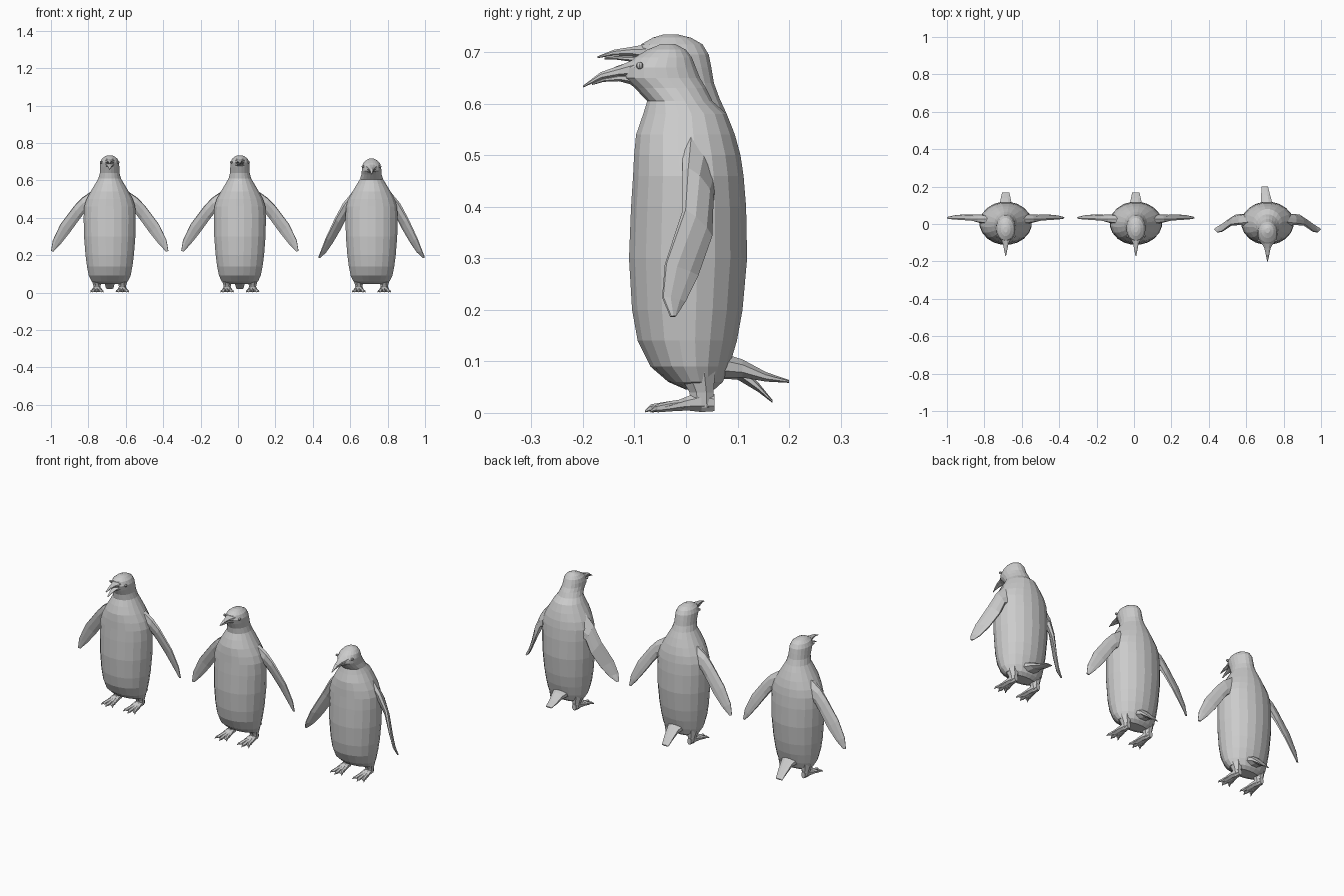
import bpy, bmesh, math
from mathutils import Vector as V


def loft(name, stations, sides, x0):
    """Closed skin over elliptical stations (centre, half axis a, half axis b)."""
    bm = bmesh.new()
    rings = []
    for c, a, b in stations:
        ring = []
        for i in range(sides):
            t = 2 * math.pi * (i + 0.5) / sides
            ring.append(bm.verts.new(V(c) + V(a) * math.cos(t) + V(b) * math.sin(t)))
        rings.append(ring)
    for r, q in zip(rings, rings[1:]):
        for i in range(sides):
            j = (i + 1) % sides
            bm.faces.new((r[i], r[j], q[j], q[i]))
    bm.faces.new(rings[0])
    bm.faces.new(rings[-1])
    bmesh.ops.recalc_face_normals(bm, faces=bm.faces)
    me = bpy.data.meshes.new(name)
    bm.to_mesh(me)
    bm.free()
    ob = bpy.data.objects.new(name, me)
    ob.location.x = x0
    bpy.context.collection.objects.link(ob)
    return ob


def along_z(rows):
    # rows: z, front y, back y, half width
    return [((0, (f + b) / 2, z), (w, 0, 0), (0, (b - f) / 2, 0)) for z, f, b, w in rows]


def along_y(rows, dx=0.0, bend=0.0):
    # rows: y, z, half width, half height; bend shifts x towards the last row
    n = len(rows) - 1
    return [((dx + bend * i / n, y, z), (w, 0, 0), (0, 0, h))
            for i, (y, z, w, h) in enumerate(rows)]


def wing_stations(rows, s):
    # rows: outer edge point, inner edge point, half thickness
    pts = [(V((s * o[0], o[1], o[2])), V((s * i[0], i[1], i[2])), t) for o, i, t in rows]
    mids = [(o + i) / 2 for o, i, t in pts]
    out = []
    for k, (o, i, t) in enumerate(pts):
        axis = mids[min(k + 1, len(mids) - 1)] - mids[max(k - 1, 0)]
        half = (o - i) / 2
        out.append((mids[k], half, half.cross(axis).normalized() * t))
    return out


TORSO = [(.045, .0, .055, .07), (.06, -.035, .072, .098), (.09, -.07, .085, .113),
         (.14, -.095, .1, .123), (.2, -.106, .111, .131), (.3, -.112, .12, .139),
         (.4, -.108, .118, .141), (.46, -.104, .113, .138), (.5, -.102, .107, .125),
         (.54, -.098, .096, .103), (.58, -.084, .08, .079)]

UPRIGHT = dict(
    head=[(.61, -.07, .066, .061), (.64, -.073, .055, .053), (.67, -.087, .05, .052),
          (.695, -.096, .045, .051), (.715, -.088, .033, .042), (.728, -.065, .01, .026),
          (.734, -.045, -.015, .011)],
    beak=[(-.075, .699, .032, .018), (-.105, .701, .016, .010), (-.14, .699, .009, .006),
          (-.172, .690, .002, .002)],
    jaw=[(-.075, .684, .03, .014), (-.105, .687, .014, .006), (-.135, .689, .008, .004),
         (-.158, .688, .002, .002)],
    eye=(.046, -.065, .697),
    wing=[((.09, .015, .55), (.09, .035, .43), .028), ((.15, .018, .507), (.135, .04, .425), .02),
          ((.19, .022, .465), (.165, .045, .385), .013), ((.265, .025, .366), (.213, .05, .318), .008),
          ((.305, .028, .28), (.263, .046, .257), .006), ((.314, .032, .222), (.3, .038, .22), .004)],
    tail=[(.05, .1, .055, .035), (.1, .083, .036, .02), (.14, .05, .028, .01), (.168, .022, .021, .003)],
    bend=0)

STOOPED = dict(
    head=[(.605, -.076, .052, .063), (.63, -.1, .04, .055), (.65, -.122, .028, .053),
          (.67, -.12, .02, .052), (.69, -.1, .012, .046), (.705, -.075, .0, .033),
          (.716, -.048, -.022, .012)],
    beak=[(-.095, .668, .036, .022), (-.13, .662, .018, .012), (-.165, .654, .01, .008),
          (-.2, .633, .002, .002)],
    jaw=[(-.095, .647, .03, .014), (-.13, .65, .015, .007), (-.16, .646, .008, .004),
         (-.182, .638, .002, .002)],
    eye=(.046, -.09, .674),
    wing=[((.09, .0, .55), (.09, .05, .42), .028), ((.15, -.003, .475), (.135, .05, .405), .02),
          ((.195, -.006, .395), (.165, .05, .34), .013), ((.245, -.042, .29), (.208, .025, .265), .008),
          ((.27, -.047, .225), (.243, .0, .215), .006), ((.285, -.03, .187), (.273, -.02, .187), .004)],
    tail=[(.05, .095, .055, .03), (.11, .086, .034, .019), (.155, .07, .026, .01), (.2, .061, .019, .003)],
    bend=-.015)

FOOT = [(.055, .02, .012, .018), (.03, .022, .02, .022), (0, .018, .025, .014), (-.04, .009, .032, .006)]


def foot(x, s, x0):
    loft("foot_web", along_y(FOOT, x), 8, x0)
    loft("ankle", along_z([(.01, .008, .055, .017), (.04, .005, .055, .022), (.08, -.02, .06, .035)][:3]
                          ) and [((x, c[1], c[2]), a, b) for c, a, b in along_z(
        [(.01, .008, .055, .017), (.04, .005, .055, .022), (.08, -.02, .06, .035)])], 8, x0)
    # three toes, each ending in a pointed claw
    for k, tip in ((-1, -.055), (0, -.066), (1, -.055)):
        toe = [(.01, .017, .011, .012), (-.03, .013, .01, .01), (tip, .009, .010, .008),
               (tip - .004, .009, .006, .006), (tip - .014, .003, .001, .002)]
        loft("toe", along_y(toe, x + k * .01, k * .025), 6, x0)


def bird(x0, pose, gape):
    loft("body", along_z(TORSO + pose["head"]), 20, x0)
    loft("upper_beak", along_y(pose["beak"]), 8, x0)
    # lower beak drops towards the tip when open
    jaw = [(y, z - gape * i / 3, w, h) for i, (y, z, w, h) in enumerate(pose["jaw"])]
    loft("lower_beak", along_y(jaw), 8, x0)
    loft("tail", along_y(pose["tail"], 0, pose["bend"]), 8, x0)
    for s in (-1, 1):
        loft("wing", wing_stations(pose["wing"], s), 8, x0)
        foot(s * .068, s, x0)
        ex, ey, ez = pose["eye"]
        bpy.ops.mesh.primitive_uv_sphere_add(segments=8, ring_count=6, radius=.007,
                                             location=(x0 + s * ex, ey, ez))
        bpy.context.object.name = "eye"


# Row of three: open beak, closed beak, stooping with wings forward
bird(-.686, UPRIGHT, .03)
bird(.01, UPRIGHT, 0)
bird(.714, STOOPED, 0)
